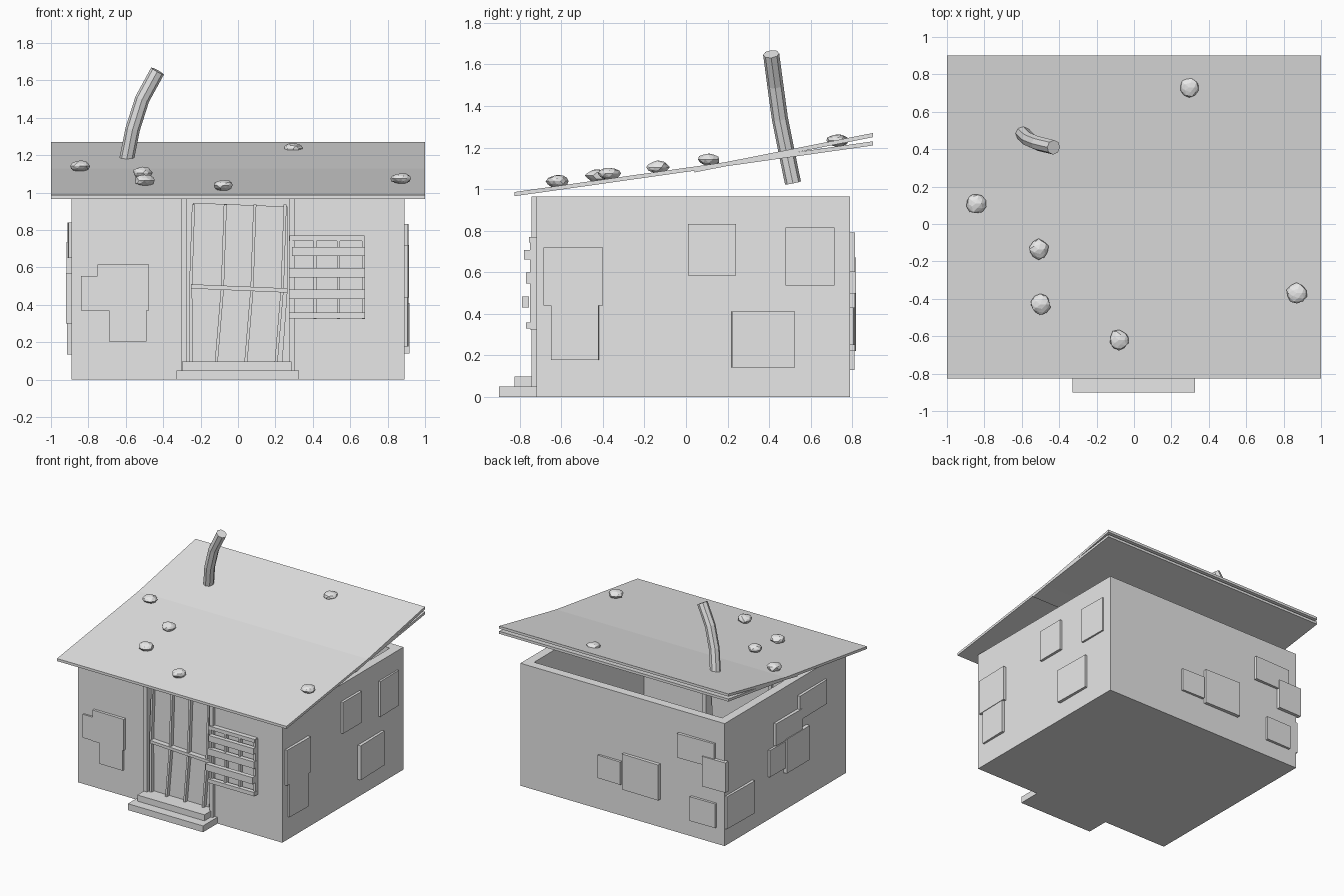
import bpy, bmesh, math, random
from mathutils import Vector, Matrix

if "Cube" in bpy.data.objects:
    bpy.data.objects.remove(bpy.data.objects["Cube"])

random.seed(4)
grey = bpy.data.materials.new("light_grey")
grey.diffuse_color = (0.8, 0.8, 0.8, 1)
grey.use_nodes = True
grey.node_tree.nodes["Principled BSDF"].inputs["Base Color"].default_value = grey.diffuse_color


def finish(name, bm):
    bmesh.ops.recalc_face_normals(bm, faces=bm.faces)
    me = bpy.data.meshes.new(name)
    bm.to_mesh(me)
    bm.free()
    me.materials.append(grey)
    ob = bpy.data.objects.new(name, me)
    bpy.context.collection.objects.link(ob)
    return ob


def box(name, x, y, z, tilt=None):
    """Box between (min, max) pairs, optionally turned about its centre."""
    bm = bmesh.new()
    size = [b - a for a, b in (x, y, z)]
    mid = Vector([(a + b) / 2 for a, b in (x, y, z)])
    m = Matrix.Translation(mid)
    if tilt:
        m = m @ Matrix.Rotation(tilt[0], 4, tilt[1])
    bmesh.ops.create_cube(bm, size=1, matrix=m @ Matrix.Diagonal((*size, 1)))
    return finish(name, bm)


def sweep(name, path, radius, sides):
    """Round tube along a path, closed at both ends."""
    bm = bmesh.new()
    pts = [Vector(p) for p in path]
    rings = []
    for i, p in enumerate(pts):
        t = pts[min(i + 1, len(pts) - 1)] - pts[max(i - 1, 0)]
        u = Vector((0, 1, 0)).cross(t).normalized()
        v = t.normalized().cross(u)
        rings.append([bm.verts.new(p + radius * (math.cos(a) * u + math.sin(a) * v))
                      for a in (2 * math.pi * k / sides for k in range(sides))])
    for r, s in zip(rings, rings[1:]):
        for k in range(sides):
            n = (k + 1) % sides
            bm.faces.new((r[k], r[n], s[n], s[k]))
    bm.faces.new(rings[0])
    bm.faces.new(rings[-1])
    return finish(name, bm)


def strip(name, outline, y):
    """Flat (x, z) outline given thickness along y."""
    bm = bmesh.new()
    a = [bm.verts.new((p[0], y[0], p[1])) for p in outline]
    b = [bm.verts.new((p[0], y[1], p[1])) for p in outline]
    n = len(a)
    bm.faces.new(a)
    bm.faces.new(b)
    for i in range(n):
        bm.faces.new((a[i], a[(i + 1) % n], b[(i + 1) % n], b[i]))
    return finish(name, bm)


def roof_slab(name, y0, z0, y1, z1, t=0.02):
    """Sloping sheet across the full width; z values are the underside."""
    bm = bmesh.new()
    f = bm.faces.new([bm.verts.new((-1, y, z)) for y, z in
                      ((y0, z0), (y1, z1), (y1, z1 + t), (y0, z0 + t))])
    ext = bmesh.ops.extrude_face_region(bm, geom=[f])
    bmesh.ops.translate(bm, vec=(2, 0, 0),
                        verts=[g for g in ext["geom"] if isinstance(g, bmesh.types.BMVert)])
    return finish(name, bm)


# Hollow hut body, open at the top and at the doorway
H, W, F, B, T = 0.965, 0.89, -0.72, 0.79, 0.07
box("floor", (-W, W), (F, B), (0, 0.03))
box("back_wall", (-W, W), (B - T, B), (0, H))
for s, side in ((-1, "left"), (1, "right")):
    xs = sorted((s * W, s * (W - T)))
    box(side + "_wall", xs, (F, B - T), (0, H))
    box(side + "_front_wall", sorted((s * (W - T), s * 0.29)), (F, F + T), (0, H))
    box(side + "_door_post", sorted((s * 0.272, s * 0.302)), (-0.745, F + T + 0.015), (0, H))

# Roof sheets crossing at a shallow angle
roof_slab("lower_roof", -0.825, 0.966, 0.9, 1.21)
roof_slab("upper_roof", 0.04, 1.08, 0.9, 1.25)

# Door panel with leaning bars
strip("door_panel", [(-0.25, 0.06), (0.235, 0.06), (0.265, 0.48), (0.265, 0.925), (-0.24, 0.945),
                     (-0.25, 0.5)], (-0.7, -0.675))
for x in (-0.238, -0.068, 0.09, 0.252):
    low = x - 0.05 if x > -0.2 else x - 0.012
    w = 0.008
    strip("door_bar", [(low - w, 0.07), (low + w, 0.07), (x - 0.015 + w, 0.49), (x + w, 0.935),
                       (x - w, 0.935), (x - 0.015 - w, 0.49)], (-0.73, -0.69))
strip("door_crossbar", [(-0.25, 0.487), (0.265, 0.465), (0.265, 0.488), (-0.25, 0.51)],
      (-0.74, -0.69))

# Steps
box("lower_step", (-0.33, 0.325), (-0.9, -0.72), (0, 0.05))
box("upper_step", (-0.3, 0.285), (-0.825, -0.69), (0.05, 0.098))

# Window frame and slats
for x in (0.283, 0.412, 0.537, 0.67):
    box("window_bar", (x - 0.008, x + 0.008), (-0.752, F), (0.325, 0.765))
box("window_head", (0.275, 0.675), (-0.757, F), (0.742, 0.77))
for z0, z1, x0, y0 in ((0.66, 0.708, 0.29, -0.78), (0.545, 0.598, 0.272, -0.77),
                       (0.43, 0.483, 0.272, -0.79), (0.328, 0.358, 0.272, -0.77)):
    box("window_slat", (x0, 0.68), (y0, y0 + 0.035), (z0, z1))

# Patches: (along, along, low, high, thickness) on each wall
patches = {
    "front": [(-0.75, -0.475, 0.37, 0.615, 0.022), (-0.84, -0.69, 0.37, 0.555, 0.015),
              (-0.69, -0.49, 0.205, 0.4, 0.017)],
    "right": [(-0.685, -0.4, 0.44, 0.72, 0.022), (-0.65, -0.42, 0.178, 0.445, 0.018),
              (0.01, 0.24, 0.585, 0.832, 0.02), (0.22, 0.525, 0.14, 0.41, 0.022),
              (0.48, 0.715, 0.537, 0.815, 0.014)],
    "left": [(-0.46, -0.116, 0.65, 0.84, 0.02), (-0.14, 0.18, 0.56, 0.735, 0.024),
             (-0.23, 0.06, 0.3, 0.57, 0.03), (0.0, 0.25, 0.34, 0.55, 0.018),
             (0.445, 0.785, 0.135, 0.39, 0.02)],
    "back": [(0.006, 0.206, 0.25, 0.43, 0.018), (-0.33, -0.01, 0.22, 0.5, 0.026),
             (-0.81, -0.49, 0.6, 0.79, 0.02), (-0.915, -0.71, 0.435, 0.67, 0.026),
             (-0.82, -0.6, 0.13, 0.32, 0.02)],
}
for wall, rows in patches.items():
    for a0, a1, z0, z1, t in rows:
        tilt = (random.uniform(-0.03, 0.03), "Z")
        depth = {"front": (F - t, F + 0.01), "left": (-W - t, -W + 0.01),
                 "right": (W - 0.01, W + t), "back": (B - 0.01, B + t)}[wall]
        if wall in ("front", "back"):
            box(wall + "_patch", (a0, a1), depth, (z0, z1), tilt)
        else:
            box(wall + "_patch", depth, (a0, a1), (z0, z1), tilt)

# Bent chimney pipe
sweep("chimney", [(-0.607, 0.515, 1.03), (-0.595, 0.484, 1.18), (-0.563, 0.452, 1.34),
                  (-0.512, 0.43, 1.5), (-0.43, 0.41, 1.65)], 0.039, 8)

# Stones weighing down the roof
for x, y, z in ((0.295, 0.73, 1.235), (-0.845, 0.11, 1.142), (-0.51, -0.135, 1.105),
                (-0.5, -0.43, 1.065), (-0.08, -0.62, 1.038), (0.87, -0.37, 1.075)):
    bm = bmesh.new()
    bmesh.ops.create_icosphere(bm, subdivisions=2, radius=1)
    for v in bm.verts:
        v.co *= random.uniform(0.88, 1.08)
        v.co = Vector((v.co.x * 0.054, v.co.y * 0.054, v.co.z * 0.031)) + Vector((x, y, z))
    finish("roof_stone", bm)
